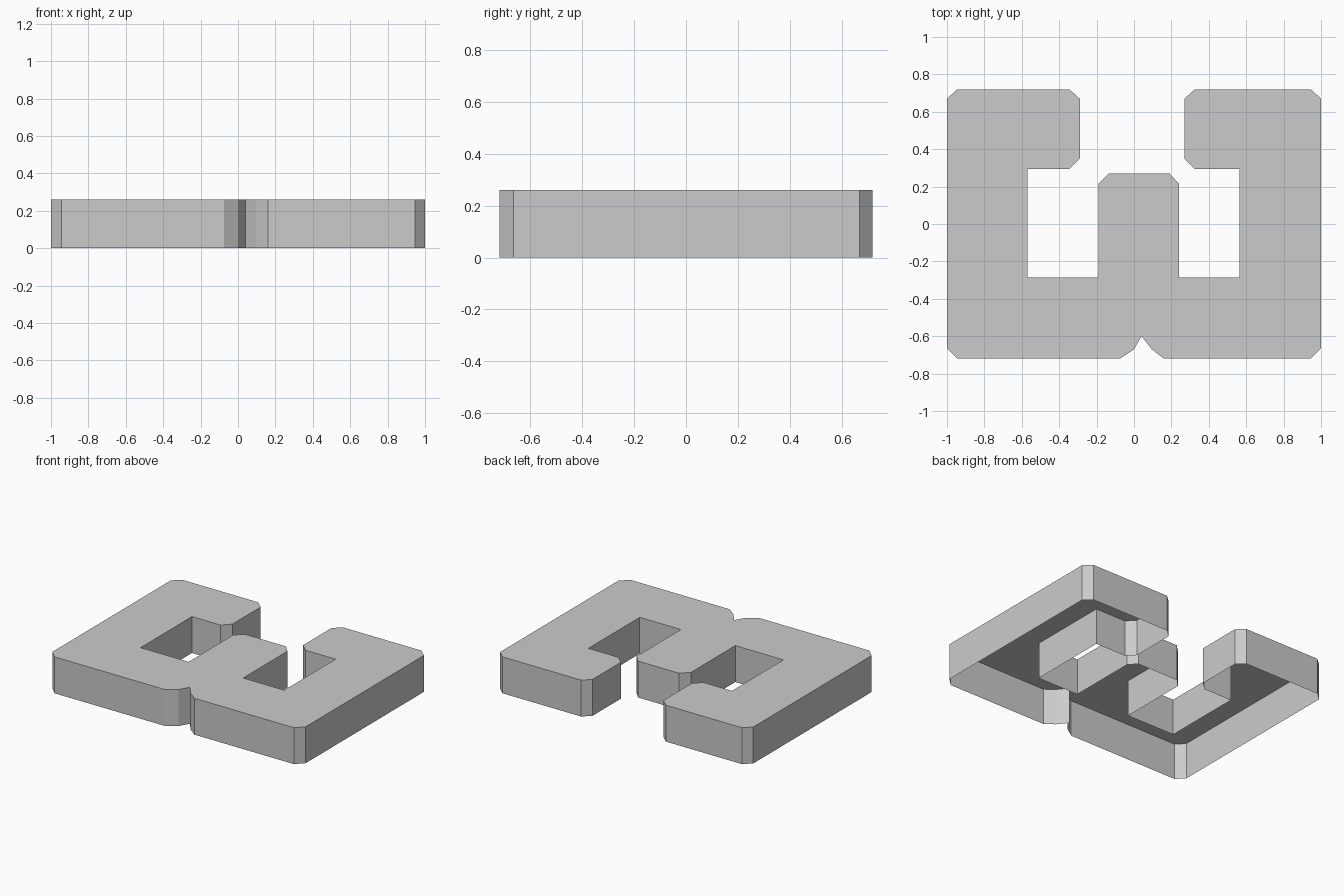
import bpy
import bmesh

HEIGHT = 0.26

# Outline of the plate, anticlockwise from above, with chamfered outer corners
outline = [
    # front edge with the central notch
    (-1.0, -0.665), (-0.945, -0.72), (-0.075, -0.72), (0.0, -0.67), (0.04, -0.6),
    (0.095, -0.67), (0.16, -0.72), (0.945, -0.72), (1.0, -0.665),
    # right arm and its hook
    (1.0, 0.67), (0.945, 0.72), (0.325, 0.72), (0.27, 0.67), (0.27, 0.35),
    (0.325, 0.295), (0.565, 0.295), (0.565, -0.285),
    # middle arm
    (0.24, -0.285), (0.24, 0.215), (0.19, 0.27), (-0.135, 0.27), (-0.19, 0.215),
    (-0.19, -0.285),
    # left arm and its hook
    (-0.57, -0.285), (-0.57, 0.295), (-0.345, 0.295), (-0.29, 0.35),
    (-0.29, 0.67), (-0.345, 0.72), (-0.945, 0.72), (-1.0, 0.67),
]

grey = bpy.data.materials.new("grey")
grey.diffuse_color = (0.6, 0.6, 0.6, 1)

# Hollow plate: top sheet plus side walls, open underneath
bm = bmesh.new()
top = [bm.verts.new((x, y, HEIGHT)) for x, y in outline]
base = [bm.verts.new((x, y, 0)) for x, y in outline]
bm.faces.new(top)
for i in range(len(outline)):
    j = (i + 1) % len(outline)
    bm.faces.new((base[i], base[j], top[j], top[i]))

mesh = bpy.data.meshes.new("hollow_plate")
bm.to_mesh(mesh)
bm.free()
mesh.materials.append(grey)
plate = bpy.data.objects.new("hollow_plate", mesh)
bpy.context.collection.objects.link(plate)
